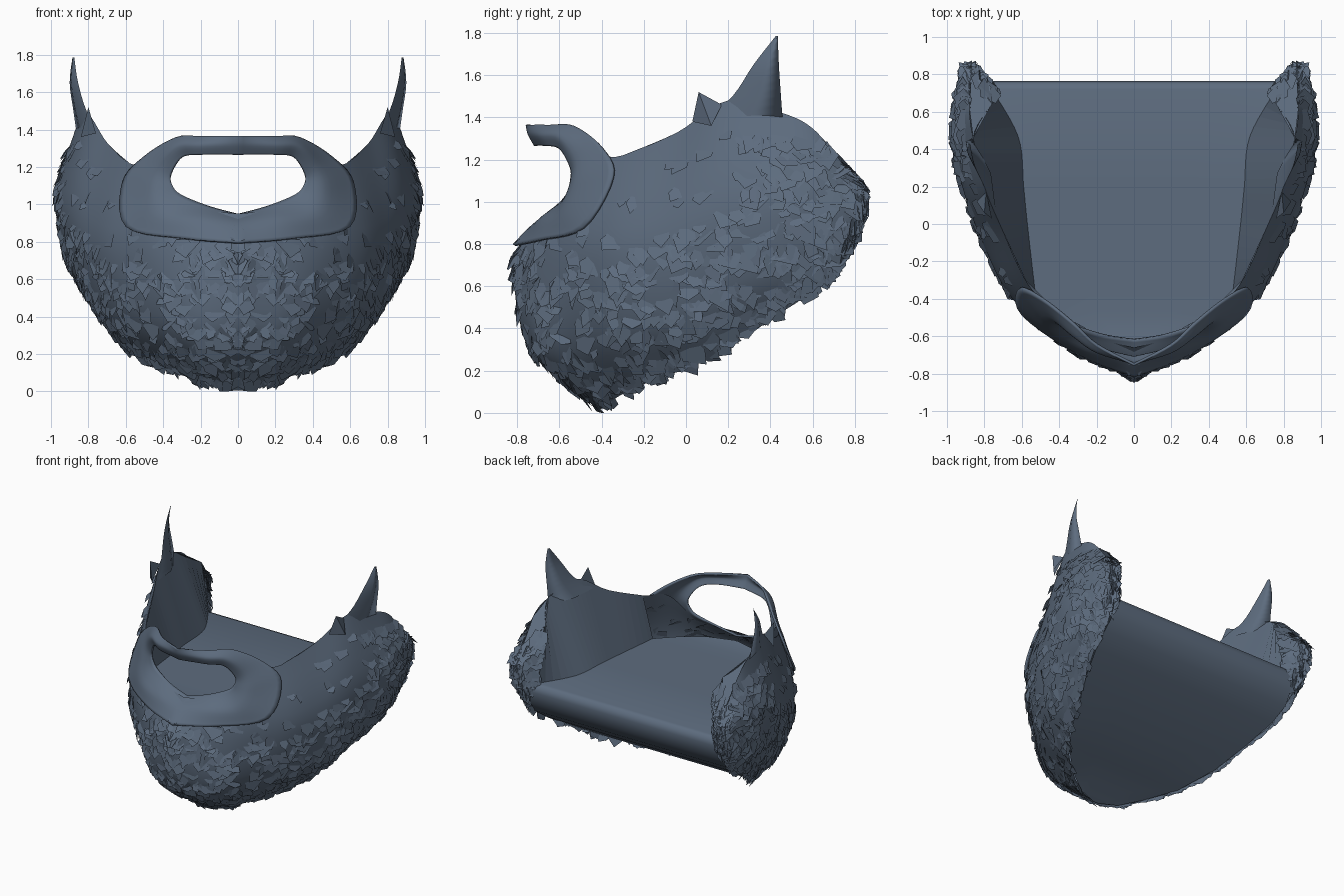
import bpy, bmesh, random
from mathutils import Vector as V

random.seed(4)
cube = bpy.data.objects.get("Cube")
if cube:
    bpy.data.objects.remove(cube, do_unlink=True)

COLOR = (0.11, 0.15, 0.21, 1.0)
slate = bpy.data.materials.new("slate blue grey")
slate.use_nodes = True
slate.diffuse_color = COLOR
for node in slate.node_tree.nodes:
    if node.type == 'BSDF_PRINCIPLED':
        node.inputs["Base Color"].default_value = COLOR
        node.inputs["Roughness"].default_value = 0.8


def spline(points, steps):
    """Smooth curve through the given points."""
    pts = [V(p) for p in points]
    pts = [pts[0]] + pts + [pts[-1]]
    out = []
    for a, b, c, d in zip(pts, pts[1:], pts[2:], pts[3:]):
        for k in range(steps):
            t = k / steps
            out.append(0.5 * (2 * b + (c - a) * t + (2 * a - 5 * b + 4 * c - d) * t ** 2
                              + (3 * b - a - 3 * c + d) * t ** 3))
    return out + [pts[-1]]


def surface(rows, along, across):
    """Grid of points through rows of control points."""
    rows = [spline(r, across) for r in rows]
    columns = [spline(col, along) for col in zip(*rows)]
    return [list(r) for r in zip(*columns)]


def grid_faces(grid):
    w = len(grid[0])
    return [(i * w + j, i * w + j + 1, i * w + w + j + 1, i * w + w + j)
            for i in range(len(grid) - 1) for j in range(w - 1)]


def make(name, verts, faces, smooth=True, mirror=True, centre=(0, 0.1, 0.8), inward=False):
    bm = bmesh.new()
    vs = [bm.verts.new(v) for v in verts]
    for f in faces:
        bm.faces.new([vs[i] for i in f])
    bmesh.ops.recalc_face_normals(bm, faces=bm.faces[:])
    bm.normal_update()
    facing = sum(f.normal.dot(f.calc_center_median() - V(centre)) * f.calc_area() for f in bm.faces)
    if (facing < 0) != inward:
        bmesh.ops.reverse_faces(bm, faces=bm.faces[:])
    for f in bm.faces:
        f.smooth = smooth
    mesh = bpy.data.meshes.new(name)
    bm.to_mesh(mesh)
    bm.free()
    mesh.materials.append(slate)
    obj = bpy.data.objects.new(name, mesh)
    bpy.context.scene.collection.objects.link(obj)
    if mirror:
        obj.modifiers.new("Mirror", 'MIRROR')
    return obj


def make_grid(name, grid, **options):
    return make(name, [p for row in grid for p in row], grid_faces(grid), **options)


# Beard shell: stations from chin to jaw end, each from rim to underside
stations = [
    [(0, -.66, .95), (0, -.81, .72), (0, -.74, .3), (0, -.42, .02)],
    [(.3, -.58, 1), (.28, -.69, .75), (.24, -.68, .3), (.17, -.38, .04)],
    [(.46, -.44, 1.2), (.5, -.55, .8), (.42, -.53, .35), (.33, -.28, .1)],
    [(.58, -.3, 1.22), (.68, -.36, .8), (.6, -.34, .4), (.5, -.12, .17)],
    [(.7, -.04, 1.33), (.8, -.12, .85), (.74, -.08, .45), (.64, .12, .28)],
    [(.8, .2, 1.48), (.9, .14, .98), (.85, .2, .6), (.74, .35, .42)],
    [(.86, .46, 1.42), (.96, .4, 1.05), (.92, .46, .72), (.82, .55, .54)],
    [(.88, .62, 1.33), (.95, .66, 1.1), (.92, .7, .85), (.86, .7, .68)],
    [(.87, .8, 1.1), (.88, .84, 1.05), (.87, .82, .9), (.84, .76, .78)],
    [(.76, .64, 1.3), (.76, .72, 1.15), (.77, .75, .95), (.78, .75, .85)],
]
shell = surface(stations, 6, 6)
make_grid("beard_shell", shell)

# Moustache band around the mouth opening: inner edge, middle, outer edge
band = [
    [(0, -.72, 1.265), (0, -.75, 1.32), (0, -.76, 1.365)],
    [(.2, -.67, 1.265), (.2, -.69, 1.32), (.2, -.65, 1.365)],
    [(.3, -.6, 1.25), (.33, -.6, 1.31), (.33, -.53, 1.36)],
    [(.36, -.55, 1.16), (.43, -.52, 1.2), (.5, -.4, 1.26)],
    [(.35, -.55, 1.1), (.47, -.53, 1.08), (.62, -.35, 1.12)],
    [(.3, -.56, 1.05), (.42, -.6, .95), (.6, -.49, .88)],
    [(.15, -.6, .99), (.22, -.69, .92), (.3, -.7, .82)],
    [(0, -.62, .95), (0, -.72, .9), (0, -.82, .8)],
]
moustache = make_grid("moustache_band", surface(band, 5, 5))
thick = moustache.modifiers.new("Thickness", 'SOLIDIFY')
thick.thickness = 0.015

# Inner cheek panels sloping from the rim down to the mouth floor
tops = [stations[k][0] for k in (3, 4, 5, 6, 9)]
feet = [(.53, -.35, .88), (.57, 0, .88), (.59, .2, .88), (.62, .47, .88), (.78, .75, .88)]
panel = [spline(tops, 6), spline(feet, 6)]
make_grid("inner_cheek_panel", panel, smooth=False, inward=True)

# Top of the jaw end, between panel and shell
make("jaw_end_top", [stations[k][0] for k in (6, 7, 8, 9)], [(0, 1, 2, 3)], smooth=False)

# Mouth floor, rounded back edge and sloping underside: half width, y, z
slab = [(.02, -.62, .9), (.22, -.58, .89), (.4, -.48, .88), (.53, -.35, .88), (.62, .2, .88),
        (.79, .72, .88), (.79, .75, .87), (.8, .765, .82), (.82, .74, .72), (.83, .67, .63),
        (.81, .55, .54), (.74, .35, .42), (.64, .12, .28), (.5, -.12, .17), (.33, -.28, .1),
        (.17, -.38, .04), (.02, -.42, .02)]
slab_grid = [[V((w * s, y, z)) for s in (-1, -.5, 0, .5, 1)] for w, y, z in slab]
make_grid("mouth_floor", slab_grid, mirror=False, centre=(0, .2, .65))

# Sideburn spikes: thin blades with a curved front edge
front = spline([(.74, .08, 1.38), (.81, .22, 1.5), (.855, .32, 1.65), (.875, .425, 1.785)], 4)
back = spline([(.86, .46, 1.36), (.88, .45, 1.5), (.9, .44, 1.65), (.885, .435, 1.785)], 4)
blade = []
for k, (a, b) in enumerate(zip(front, back)):
    bulge = V((.035 * (1 - k / (len(front) - 1)), 0, 0))
    mid = (a + b) / 2
    blade.append([a, mid + bulge, b, mid - bulge, a.copy()])
make_grid("sideburn_spike", blade, centre=(.83, .35, 1.5))

# Small hair tuft in front of each spike
make("rim_tuft", [(.76, .03, 1.38), (.8, .06, 1.52), (.79, .17, 1.46), (.84, .12, 1.36)],
     [(0, 1, 3), (1, 2, 3), (0, 2, 1)], smooth=False, centre=(.79, .1, 1.42))

# Ragged hair flakes scattered over the shell, tips lifted
verts, faces = [], []
hub = V((.3, 0, .8))
rows, cols = len(shell) - 1, len(shell[0]) - 1
while len(faces) < 720:
    u, v = random.random() * rows, random.random() * cols
    i, j = int(u), int(v)
    cheek = v / cols < .38 and .12 < u / rows < .6
    if v / cols < .12 or (cheek and random.random() < .8):
        continue
    a, b, c = shell[i][j], shell[i + 1][j], shell[i][j + 1]
    p = a + (b - a) * (u - i) + (c - a) * (v - j)
    normal = (b - a).cross(c - a)
    if normal.length < 1e-7:
        continue
    normal.normalize()
    if normal.dot(p - hub) < 0:
        normal.negate()
    down = ((c - a).normalized() + (b - a).normalized() * random.uniform(-.7, .7)).normalized()
    side = normal.cross(down)
    length, width = random.uniform(.05, .13), random.uniform(.025, .065)
    lift, twist = random.uniform(.006, .026), random.uniform(-.012, .012)
    outline = [(-.5, -.7, -.012), (-.5, .7, -.012), (.1, 1, lift * .5 + twist),
               (random.uniform(.4, .7), random.uniform(-.5, .5), lift), (.1, -1, lift * .5 - twist)]
    start = len(verts)
    for along, over, out in outline:
        q = p + down * along * length + side * over * width + normal * out
        q.z = max(q.z, 0)
        verts.append(q)
    faces.append(tuple(range(start, start + 5)))
make("hair_flakes", verts, faces, smooth=False)
